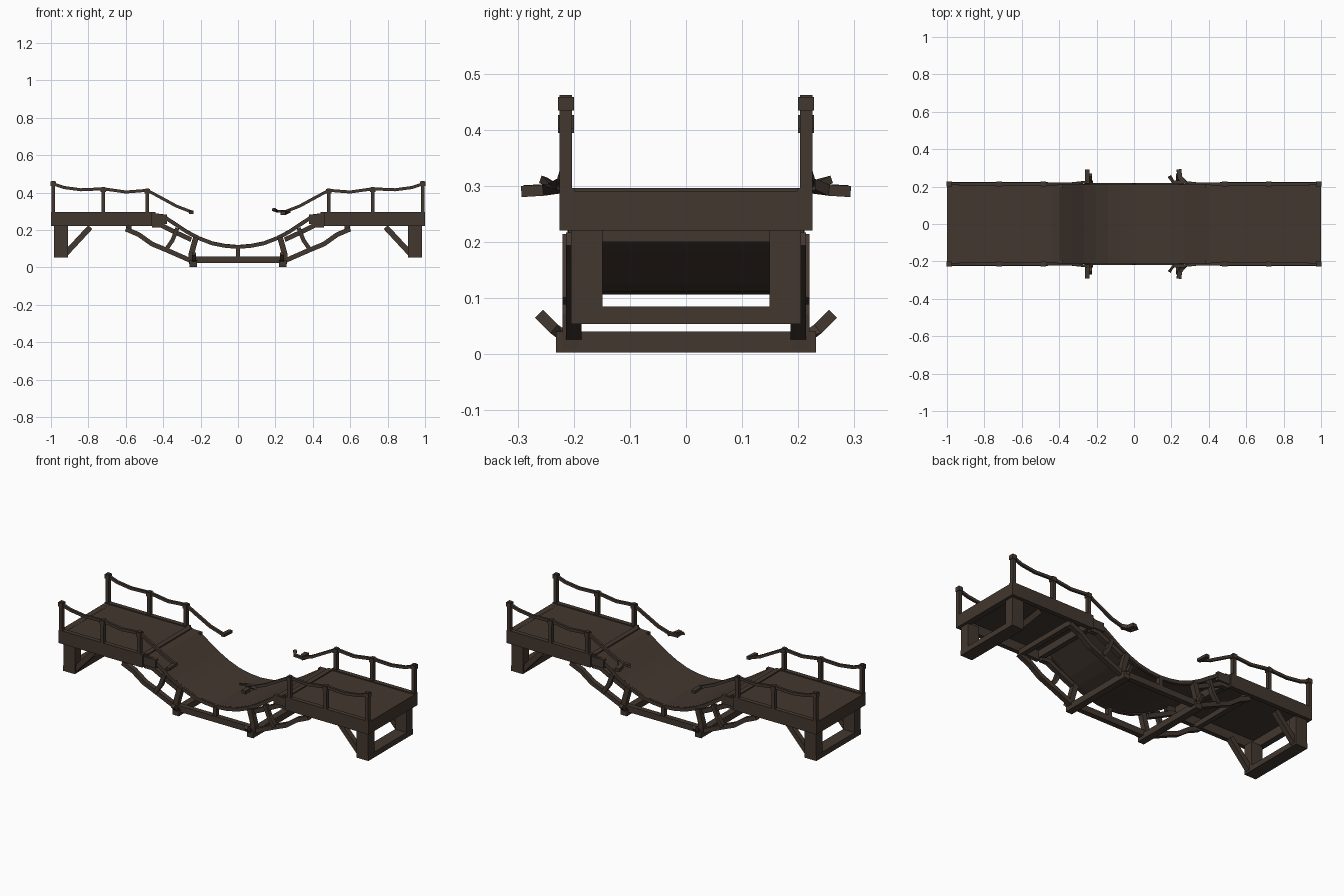
import bpy
import bmesh
from mathutils import Vector

cube = bpy.data.objects.get("Cube")
if cube:
    bpy.data.objects.remove(cube)

wood = bpy.data.materials.new("dark_brown_wood")
colour = (0.055, 0.038, 0.029, 1)
wood.diffuse_color = colour
wood.use_nodes = True
wood.node_tree.nodes["Principled BSDF"].inputs["Base Color"].default_value = colour


def finish(name, bm):
    bmesh.ops.recalc_face_normals(bm, faces=bm.faces[:])
    mesh = bpy.data.meshes.new(name)
    bm.to_mesh(mesh)
    bm.free()
    mesh.materials.append(wood)
    obj = bpy.data.objects.new(name, mesh)
    bpy.context.collection.objects.link(obj)


def box(name, low, high):
    bm = bmesh.new()
    low, high = Vector(low), Vector(high)
    bmesh.ops.create_cube(bm, size=1)
    for v in bm.verts:
        v.co = (low + high) / 2 + v.co * (high - low)
    finish(name, bm)


def beam(name, points, width, depth):
    """Sweep a rectangular section along a path."""
    bm = bmesh.new()
    pts = [Vector(p) for p in points]
    rings = []
    for i, p in enumerate(pts):
        along = (pts[min(i + 1, len(pts) - 1)] - pts[max(i - 1, 0)]).normalized()
        ref = Vector((0, 1, 0)) if abs(along.y) < 0.8 else Vector((1, 0, 0))
        up = along.cross(ref).normalized()
        side = up.cross(along).normalized()
        rings.append([bm.verts.new(p + side * a * width / 2 + up * b * depth / 2)
                      for a, b in ((-1, -1), (1, -1), (1, 1), (-1, 1))])
    for r, s in zip(rings, rings[1:]):
        for k in range(4):
            bm.faces.new((r[k], r[(k + 1) % 4], s[(k + 1) % 4], s[k]))
    bm.faces.new(rings[0])
    bm.faces.new(rings[-1])
    finish(name, bm)


# Sagging middle walkway
half = [(0, 0.113), (0.07, 0.119), (0.14, 0.133), (0.21, 0.16),
        (0.27, 0.192), (0.34, 0.238), (0.4, 0.277), (0.46, 0.285)]
sag = [(-x, z) for x, z in reversed(half[1:])] + half
beam("sagging_walkway", [(x, 0, z) for x, z in sag], 0.4, 0.014)

for sx, end in ((-1, "right"), (1, "left")):
    def xbox(name, x0, x1, y0, y1, z0, z1):
        a, b = sorted((sx * x0, sx * x1))
        box(f"{end}_{name}", (a, y0, z0), (b, y1, z1))

    # Raised platform
    xbox("platform_deck", 0.44, 1, -0.21, 0.21, 0.272, 0.29)
    xbox("platform_end_beam", 0.965, 1, -0.222, 0.222, 0.22, 0.291)
    xbox("platform_inner_beam", 0.44, 0.47, -0.205, 0.205, 0.23, 0.296)
    xbox("platform_cross_beam", 0.57, 0.6, -0.205, 0.205, 0.2, 0.23)
    # Foot sill and lower cross beam
    xbox("foot_sill", 0.91, 0.985, -0.205, 0.205, 0.054, 0.085)
    xbox("lower_cross_beam", 0.22, 0.26, -0.232, 0.232, 0.003, 0.04)

    for sy, edge in ((-1, "front"), (1, "back")):
        tag = f"{end}_{edge}_"

        def strut(name, pts, y=0.2, width=0.028, depth=0.025):
            beam(tag + name, [(sx * x, sy * y, z) for x, z in pts], width, depth)

        def rail(name, pts, width=0.014, depth=0.016):
            beam(tag + name, [(sx * x, sy * y, z) for x, y, z in pts], width, depth)

        # Platform edge beam, tapering into the walkway
        strut("edge_beam", [(0.46, 0.258), (1, 0.258)], 0.212, 0.026, 0.076)
        strut("edge_beam_nose", [(0.38, 0.258), (0.47, 0.258)], 0.205, 0.022, 0.05)
        # Leg and knee brace
        strut("leg", [(0.947, 0.06), (0.947, 0.225)], 0.177, 0.056, 0.075)
        strut("knee_brace", [(0.92, 0.075), (0.79, 0.215)], 0.18, 0.03, 0.03)
        # Bent truss under the slope
        strut("lower_chord", [(0.6, 0.205), (0.53, 0.175), (0.46, 0.125),
                              (0.38, 0.092), (0.25, 0.035)])
        strut("upper_chord", [(0.46, 0.225), (0.41, 0.225), (0.34, 0.19),
                              (0.25, 0.148)], 0.195)
        strut("truss_strut", [(0.385, 0.095), (0.35, 0.145), (0.325, 0.21)], 0.208, 0.025, 0.022)
        strut("hanger_post", [(0.245, 0.01), (0.25, 0.07), (0.225, 0.16)], 0.205, 0.03, 0.03)
        strut("walkway_stringer", [(x, z - 0.004) for x, z in half], 0.202, 0.018, 0.02)
        # Splayed peg at the lower beam
        rail("splayed_peg", [(0.235, 0.2, 0.02), (0.235, 0.235, 0.045),
                             (0.235, 0.262, 0.072)], 0.02, 0.022)
        # Railing posts with knobs
        for n, (x, top) in enumerate(((0.988, 0.462), (0.72, 0.43), (0.485, 0.422))):
            strut(f"railing_post_{n}", [(x, 0.23), (x, top)], 0.214, 0.022, 0.02)
            strut(f"railing_knob_{n}", [(x, top - 0.028), (x, top - 0.004)], 0.214, 0.028, 0.028)
        # Drooping handrail with a loose outward end
        rail("handrail", [(0.99, 0.216, 0.447), (0.93, 0.214, 0.427), (0.84, 0.214, 0.415),
                          (0.72, 0.214, 0.42), (0.6, 0.214, 0.403), (0.485, 0.214, 0.412),
                          (0.42, 0.214, 0.377), (0.33, 0.216, 0.328), (0.25, 0.225, 0.297)])
        if sx < 0:
            rail("handrail_end", [(0.25, 0.215, 0.297), (0.25, 0.29, 0.293)], 0.022, 0.016)
        else:
            rail("handrail_end", [(0.27, 0.222, 0.3), (0.245, 0.25, 0.293),
                                  (0.24, 0.292, 0.29)], 0.026, 0.02)
            rail("handrail_splinter", [(0.27, 0.222, 0.3), (0.21, 0.225, 0.3),
                                       (0.19, 0.255, 0.31)], 0.018, 0.014)

# Long bottom beams and centre posts
for sy, edge in ((-1, "front"), (1, "back")):
    beam(f"{edge}_bottom_beam", [(-0.26, sy * 0.203, 0.04), (0.26, sy * 0.203, 0.04)], 0.03, 0.035)
    beam(f"{edge}_centre_post", [(0, sy * 0.203, 0.04), (0, sy * 0.203, 0.11)], 0.025, 0.024)
